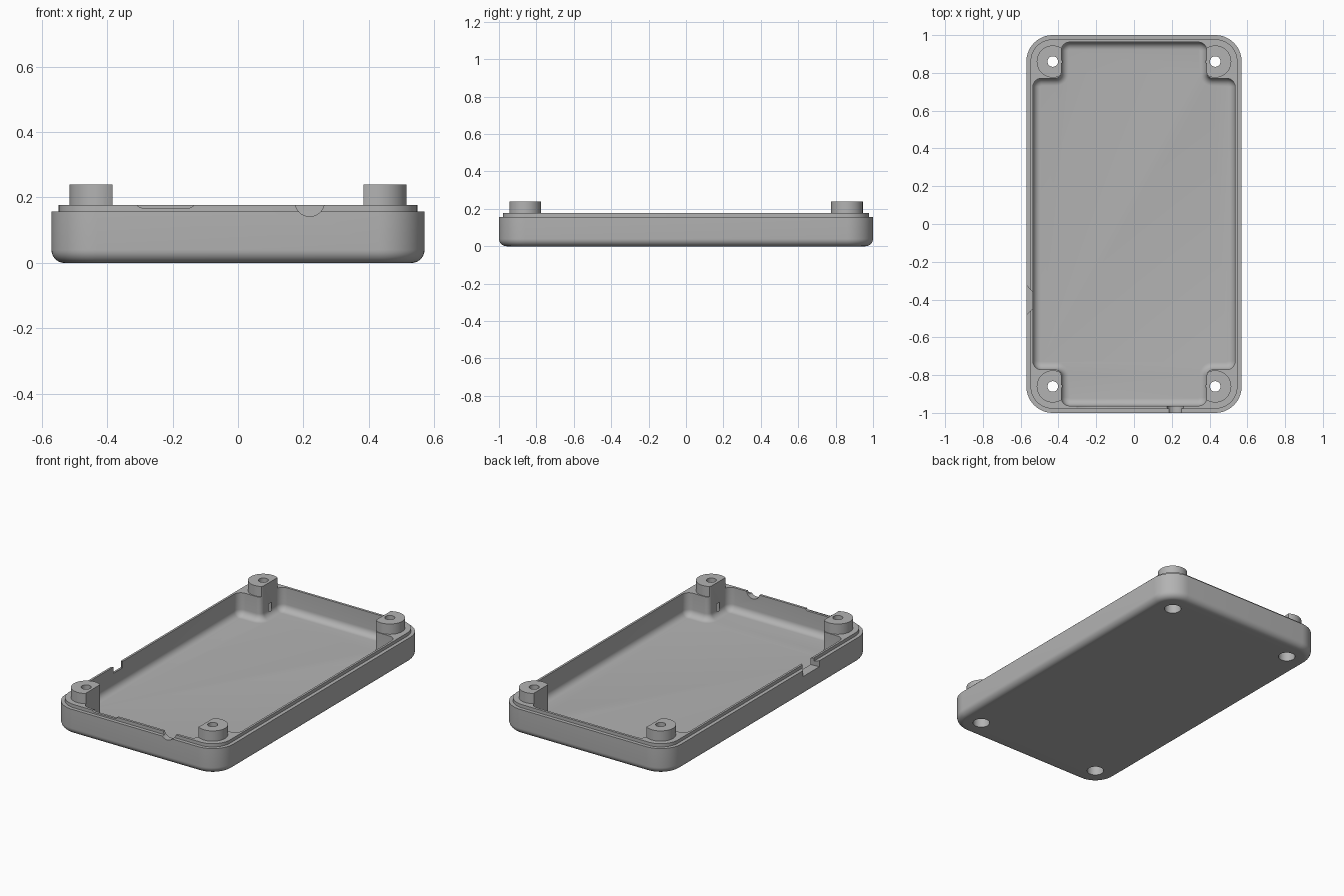
import bpy, bmesh, math
from mathutils import Vector

if "Cube" in bpy.data.objects:
    bpy.data.objects.remove(bpy.data.objects["Cube"])

grey = bpy.data.materials.new("grey plastic")
grey.diffuse_color = (0.45, 0.45, 0.45, 1)
grey.use_nodes = True
grey.node_tree.nodes["Principled BSDF"].inputs["Base Color"].default_value = grey.diffuse_color


def rounded(corners, seg=10):
    """Round polygon corners (x, y, radius), listed counter-clockwise."""
    pts, n = [], len(corners)
    for i, (x, y, r) in enumerate(corners):
        p = Vector((x, y))
        a = (Vector(corners[i - 1][:2]) - p).normalized()
        b = (Vector(corners[(i + 1) % n][:2]) - p).normalized()
        c = p + (a + b) * r
        for k in range(seg + 1):
            t = k / seg * math.pi / 2
            pts.append(c - b * r * math.cos(t) - a * r * math.sin(t))
    return pts


def outer_outline(d):
    x, y, r = 0.57 - d, 1.0 - d, 0.14 - d
    return rounded([(-x, -y, r), (x, -y, r), (x, y, r), (-x, y, r)], 14)


def cavity_outline(d):
    # Cross-shaped pocket leaving a solid block in each corner
    x1, x2, y1, y2 = 0.385 - d, 0.535 - d, 0.771 - d, 0.963 - d
    r, ri = 0.045 - d, 0.03 + d
    quarter = [(x1, -y2, r), (x1, -y1, ri), (x2, -y1, r)]
    right = quarter + [(x, -y, q) for x, y, q in reversed(quarter)]
    return rounded(right + [(-x, -y, q) for x, y, q in right], 8)


def make(name, bm):
    bmesh.ops.recalc_face_normals(bm, faces=bm.faces[:])
    me = bpy.data.meshes.new(name)
    bm.to_mesh(me)
    bm.free()
    me.materials.append(grey)
    ob = bpy.data.objects.new(name, me)
    bpy.context.collection.objects.link(ob)
    return ob


def loft(name, outline, profile):
    """Stack outlines from (inset, z) pairs into a closed solid."""
    bm = bmesh.new()
    rings = [[bm.verts.new((p.x, p.y, z)) for p in outline(d)] for d, z in profile]
    for lo, hi in zip(rings, rings[1:]):
        for i in range(len(lo)):
            bm.faces.new((lo[i - 1], lo[i], hi[i], hi[i - 1]))
    bm.faces.new(rings[0])
    bm.faces.new(rings[-1])
    return make(name, bm)


def prism(name, start, end):
    """Solid between two matching 3D polygons."""
    bm = bmesh.new()
    a = [bm.verts.new(p) for p in start]
    b = [bm.verts.new(p) for p in end]
    for i in range(len(a)):
        bm.faces.new((a[i - 1], a[i], b[i], b[i - 1]))
    bm.faces.new(a)
    bm.faces.new(b)
    return make(name, bm)


def cylinder(name, x, y, r, z0, z1, seg=40):
    ring = [(x + r * math.cos(2 * math.pi * k / seg),
             y + r * math.sin(2 * math.pi * k / seg)) for k in range(seg)]
    return prism(name, [(*p, z0) for p in ring], [(*p, z1) for p in ring])


def combine(ob, tool, operation):
    mod = ob.modifiers.new("boolean", 'BOOLEAN')
    mod.operation, mod.object, mod.solver = operation, tool, 'EXACT'
    deps = bpy.context.evaluated_depsgraph_get()
    me = bpy.data.meshes.new_from_object(ob.evaluated_get(deps))
    ob.modifiers.clear()
    ob.data = me
    bpy.data.objects.remove(tool)


def fillet(r, z):
    """Quarter-round profile at the bottom edge."""
    return [(r * (1 - math.sin(t)), z + r * (1 - math.cos(t)))
            for t in (k / 8 * math.pi / 2 for k in range(9))]


# Shell with rounded bottom edge and stepped lip
tray = loft("enclosure_tray", outer_outline,
            fillet(0.04, 0) + [(0, 0.157), (0.022, 0.157), (0.022, 0.177)])

# Screw posts
spots = [(sx * 0.43, sy * 0.86) for sx in (-1, 1) for sy in (-1, 1)]
for x, y in spots:
    combine(tray, cylinder("post", x, y, 0.085, 0.1, 0.24, 56), 'UNION')

# Pocket, which also trims the inner side of the posts
combine(tray, loft("pocket", cavity_outline, fillet(0.04, 0.035) + [(0, 0.3)]), 'DIFFERENCE')

# Screw holes with wider recesses underneath
for x, y in spots:
    combine(tray, cylinder("screw_hole", x, y, 0.028, -0.1, 0.4), 'DIFFERENCE')
    combine(tray, cylinder("head_recess", x, y, 0.048, -0.1, 0.11), 'DIFFERENCE')

# Shallow slot in the front lip
slot = [(-0.305, 0.2), (-0.305, 0.173), (-0.292, 0.167),
        (-0.151, 0.167), (-0.138, 0.173), (-0.138, 0.2)]
combine(tray, prism("slot", [(x, -1.1, z) for x, z in slot],
                    [(x, -0.9, z) for x, z in slot]), 'DIFFERENCE')

# Round notch in the front wall
notch = [(0.219 + 0.045 * math.cos(2 * math.pi * k / 32),
          0.187 + 0.045 * math.sin(2 * math.pi * k / 32)) for k in range(32)]
combine(tray, prism("notch", [(x, -1.1, z) for x, z in notch],
                    [(x, -0.9, z) for x, z in notch]), 'DIFFERENCE')


# Flared port in the left wall
def port(x, half, z):
    return [(x, -0.403 - half, z), (x, -0.403 + half, z),
            (x, -0.403 + half, 0.2), (x, -0.403 - half, 0.2)]


combine(tray, prism("port", port(-0.58, 0.089, 0.115), port(-0.525, 0.032, 0.143)), 'DIFFERENCE')

bpy.ops.object.select_all(action='DESELECT')
tray.select_set(True)
bpy.context.view_layer.objects.active = tray
bpy.ops.object.shade_smooth_by_angle(angle=math.radians(30))
